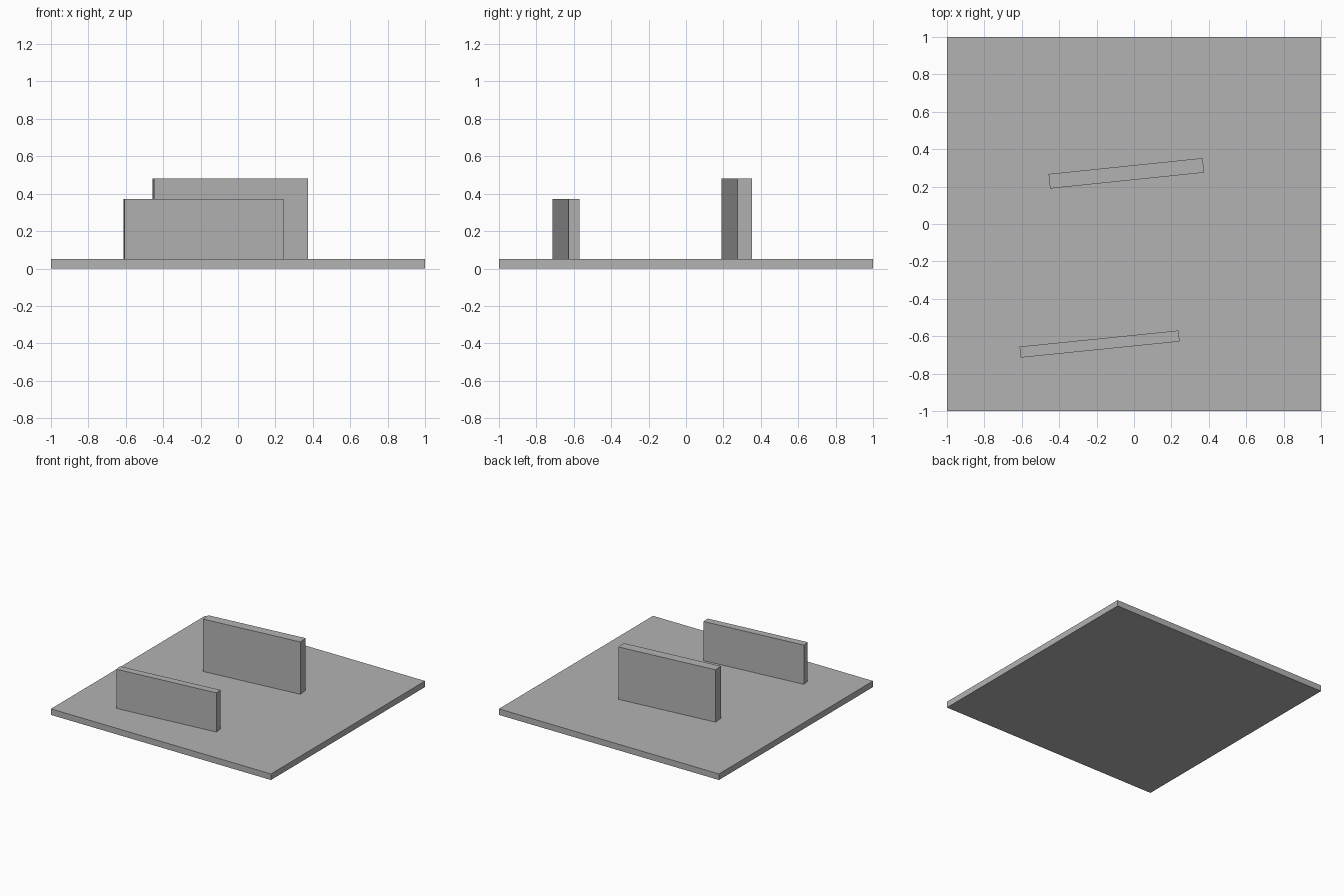
import bpy
from math import radians

# Remove the default cube
cube = bpy.data.objects.get("Cube")
if cube:
    bpy.data.objects.remove(cube, do_unlink=True)

# Single plain grey
GREY = (0.45, 0.45, 0.45, 1.0)
grey = bpy.data.materials.new("plain_grey")
grey.use_nodes = True
grey.diffuse_color = GREY
grey.node_tree.nodes["Principled BSDF"].inputs["Base Color"].default_value = GREY


def box(name, center, size, bottom, angle=0.0):
    """Flat-shaded box standing on the height `bottom`, turned about z."""
    x, y = center
    bpy.ops.mesh.primitive_cube_add(size=1, location=(x, y, bottom + size[2] / 2))
    obj = bpy.context.object
    obj.name = obj.data.name = name
    obj.scale = size
    obj.rotation_euler.z = radians(angle)
    obj.data.materials.append(grey)
    return obj


# Square ground slab
SLAB = 0.05
box("base_slab", (0, 0), (2, 2, SLAB), 0)

# Two upright walls, slightly turned on the slab
box("back_wall", (-0.041, 0.271), (0.828, 0.078, 0.43), SLAB, 5.9)
box("front_wall", (-0.184, -0.642), (0.854, 0.059, 0.322), SLAB, 5.8)
